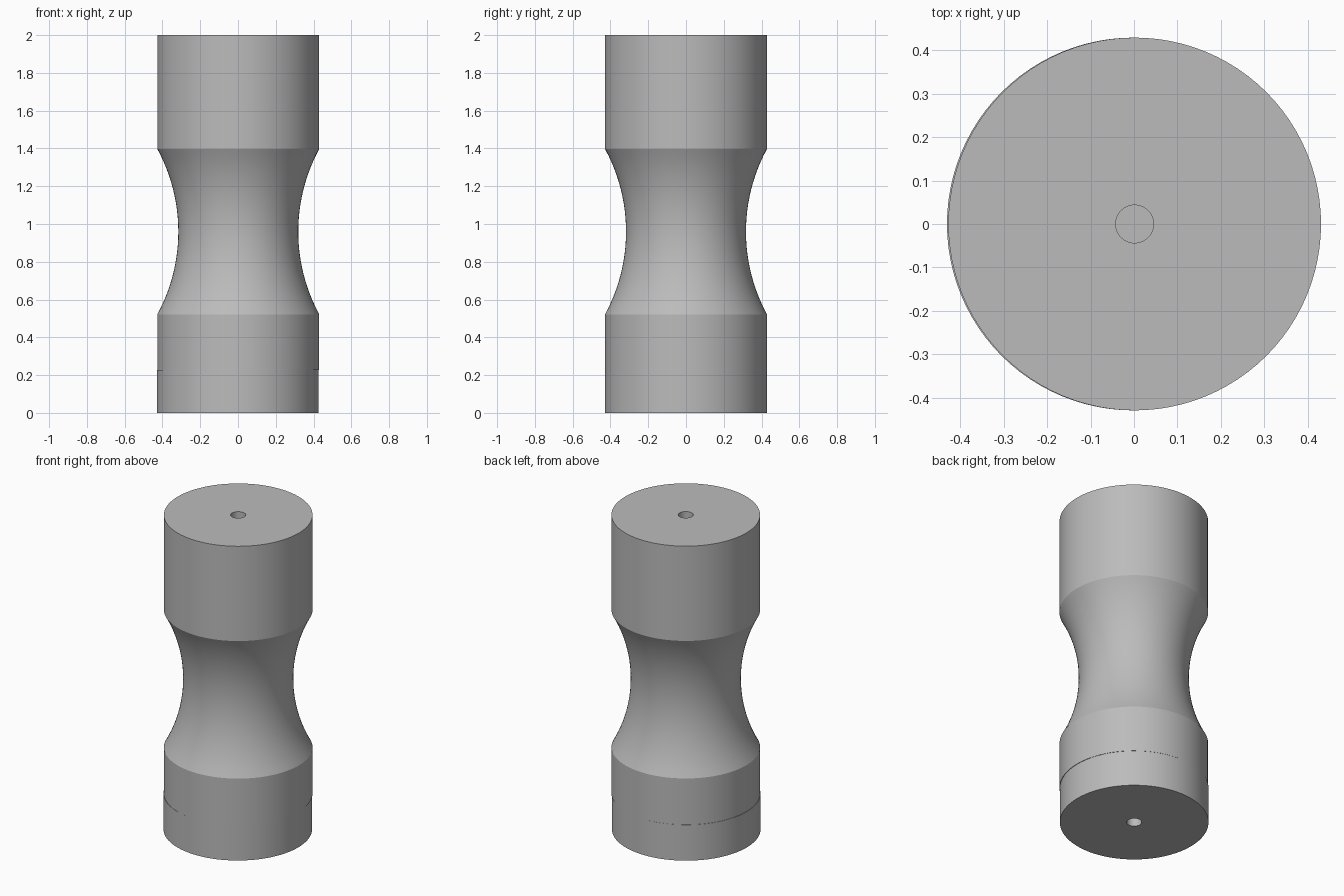
import bpy, bmesh, math

if "Cube" in bpy.data.objects:
    bpy.data.objects.remove(bpy.data.objects["Cube"])

R, R_HOLE, R_NECK = 0.4285, 0.0435, 0.3175
Z_SEAM, Z_LOW, Z_HIGH, Z_TOP = 0.228, 0.522, 1.397, 2.0
HOLE_DEPTH = 0.2
SEGMENTS = 96

grey = bpy.data.materials.new("plain grey")
grey.diffuse_color = (0.5, 0.5, 0.5, 1)
grey.use_nodes = True
grey.node_tree.nodes["Principled BSDF"].inputs["Base Color"].default_value = grey.diffuse_color


def lathe(name, profile, x):
    """Revolve an (r, z) profile about z; points at r = 0 become poles."""
    bm = bmesh.new()
    verts = [bm.verts.new((r, 0, z)) for r, z in profile]
    edges = [bm.edges.new(pair) for pair in zip(verts, verts[1:])]
    bmesh.ops.spin(bm, geom=verts + edges, axis=(0, 0, 1), cent=(0, 0, 0),
                   angle=math.tau, steps=SEGMENTS, use_merge=True)
    bmesh.ops.remove_doubles(bm, verts=bm.verts, dist=1e-5)
    bmesh.ops.recalc_face_normals(bm, faces=bm.faces)
    mesh = bpy.data.meshes.new(name)
    bm.to_mesh(mesh)
    bm.free()
    mesh.materials.append(grey)
    obj = bpy.data.objects.new(name, mesh)
    bpy.context.collection.objects.link(obj)
    obj.location.x = x
    bpy.ops.object.select_all(action='DESELECT')
    obj.select_set(True)
    bpy.context.view_layer.objects.active = obj
    bpy.ops.object.shade_smooth_by_angle(angle=math.radians(20))


# Circular arc for the concave waist
half, depth = (Z_HIGH - Z_LOW) / 2, R - R_NECK
arc_r = (half ** 2 + depth ** 2) / (2 * depth)
mid = (Z_HIGH + Z_LOW) / 2
sweep = math.asin(half / arc_r)
N = 24
waist = [(R_NECK + arc_r * (1 - math.cos(a)), mid + arc_r * math.sin(a))
         for a in (sweep * (2 * i / N - 1) for i in range(N + 1))]

# Main body with a blind centre hole in the top
lathe("waisted_body",
      [(0, Z_SEAM), (R, Z_SEAM)] + waist +
      [(R, Z_TOP), (R_HOLE, Z_TOP), (R_HOLE, Z_TOP - HOLE_DEPTH),
       (0, Z_TOP - HOLE_DEPTH)], 0.0015)

# Base disc, a hair off centre, with a blind hole underneath
lathe("base_disc",
      [(0, HOLE_DEPTH), (R_HOLE, HOLE_DEPTH), (R_HOLE, 0), (R, 0),
       (R, Z_SEAM), (0, Z_SEAM)], -0.0015)
